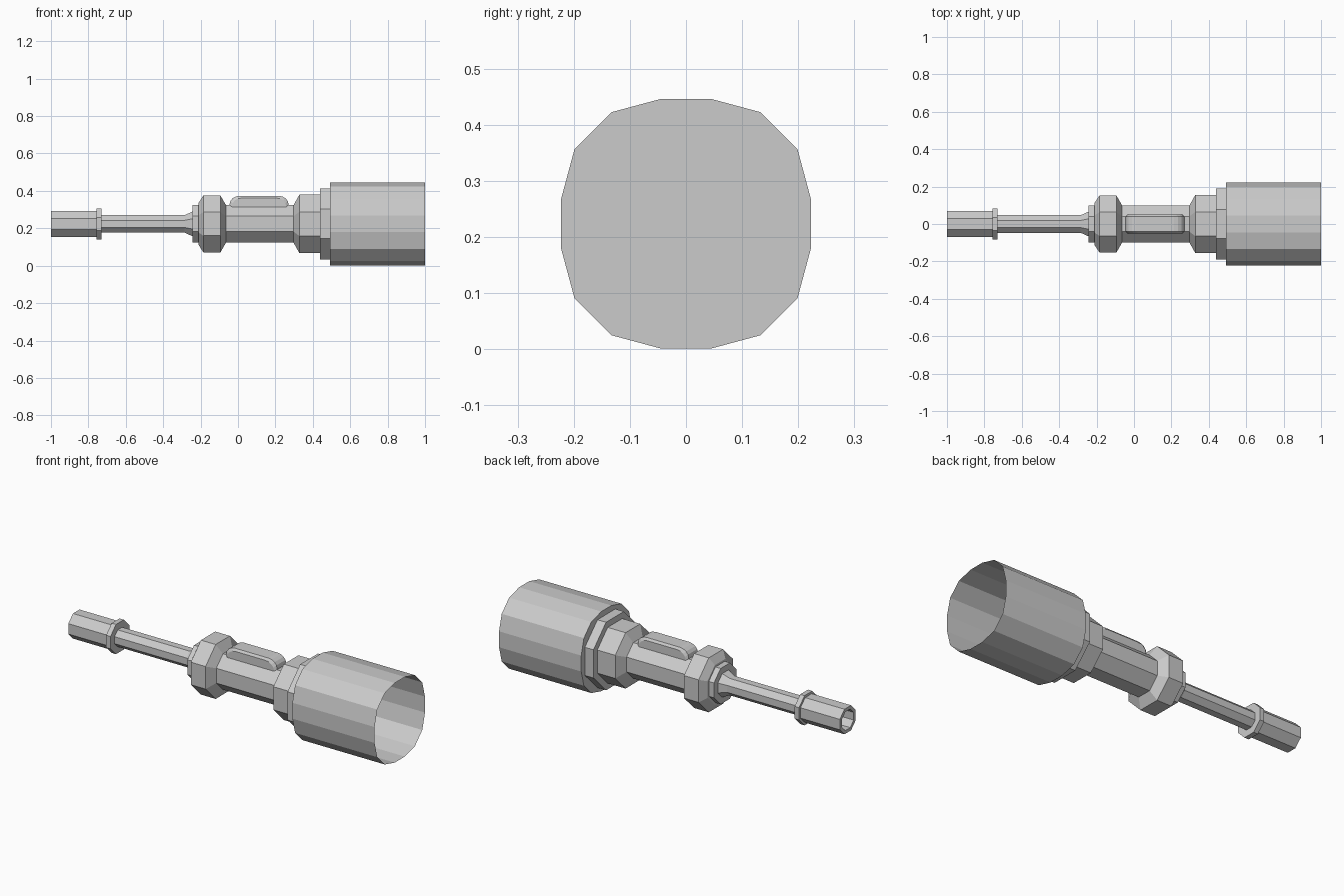
import bpy
import math

if "Cube" in bpy.data.objects:
    bpy.data.objects.remove(bpy.data.objects["Cube"])

AXIS_Z = 0.2235  # height of the common long axis


def octagon(r):
    # flat sides face up and sideways, r is the half width across flats
    c = r / math.cos(math.pi / 8)
    return [(c * math.cos(math.pi / 8 + k * math.pi / 4),
             c * math.sin(math.pi / 8 + k * math.pi / 4)) for k in range(8)]


def barrel_ring(r):
    # 16 points, slightly squared round section
    quad = [(1, .2), (.893, .598), (.598, .893), (.2, 1)]
    pts = []
    for k in range(4):
        c, s = [(1, 0), (0, 1), (-1, 0), (0, -1)][k]
        pts += [(r * (a * c - b * s), r * (a * s + b * c)) for a, b in quad]
    return pts


def make(name, verts, faces):
    me = bpy.data.meshes.new(name)
    me.from_pydata(verts, [], faces)
    me.update()
    ob = bpy.data.objects.new(name, me)
    bpy.context.collection.objects.link(ob)
    return ob


def turned(name, profile, section=octagon, cap_start=False, cap_end=False):
    # sweep a section along x through (x, radius) stations
    rings = [[(x, y, z + AXIS_Z) for y, z in section(r)] for x, r in profile]
    n = len(rings[0])
    verts = [v for ring in rings for v in ring]
    faces = []
    for i in range(len(rings) - 1):
        for k in range(n):
            j = (k + 1) % n
            faces.append((i * n + k, i * n + j, (i + 1) * n + j, (i + 1) * n + k))
    if cap_start:
        faces.append(tuple(reversed(range(n))))
    if cap_end:
        faces.append(tuple(range(len(verts) - n, len(verts))))
    return make(name, verts, faces)


# hollow tail pipe: bore, rim, outer wall
turned("tail_pipe", [(-.80, .052), (-1, .052), (-1, .07), (-.757, .07)],
       cap_start=True)
# small ring between pipe and rod
turned("tail_ring", [(-.757, .07), (-.757, .083), (-.73, .083), (-.73, .047)])
# thin rod flaring toward the nut
turned("rod", [(-.73, .047), (-.285, .047), (-.243, .066)])
# washer and chamfered nut
turned("nut", [(-.243, .066), (-.243, .1), (-.211, .1), (-.211, .112),
               (-.185, .152), (-.094, .152), (-.064, .1)])
# grip body
turned("body", [(-.064, .1), (.297, .1)])
# flange and stepped collar
turned("front_flange", [(.297, .1), (.328, .156), (.439, .156)])
turned("collar", [(.439, .156), (.439, .19), (.492, .19)])
# large open-ended barrel
turned("barrel", [(.492, .2225), (1, .2225)], section=barrel_ring, cap_start=True)

# rounded key on top of the body
x0, x1, zb, zt = -.045, .27, .305, .374


def dome(inset):
    a, b, top, rx, rz = x0 + inset, x1 - inset, zt - inset, .055, .045
    pts = [(a, zb)]
    for i in range(5):
        t = i * math.pi / 8
        pts.append((a + rx * (1 - math.cos(t)), top - rz * (1 - math.sin(t))))
    for i in range(5):
        t = math.pi / 2 - i * math.pi / 8
        pts.append((b - rx * (1 - math.cos(t)), top - rz * (1 - math.sin(t))))
    return pts + [(b, zb)]


verts, faces = [], []
for y, inset in [(-.05, .012), (-.04, 0), (.04, 0), (.05, .012)]:
    verts += [(x, y, z) for x, z in dome(inset)]
n = len(verts) // 4
for i in range(3):
    for k in range(n - 1):
        faces.append((i * n + k, (i + 1) * n + k, (i + 1) * n + k + 1, i * n + k + 1))
faces.append(tuple(reversed(range(n))))
faces.append(tuple(range(3 * n, 4 * n)))
key = make("top_key", verts, [tuple(reversed(f)) for f in faces])

# make the closed-looking key face outward
import bmesh
bm = bmesh.new()
bm.from_mesh(key.data)
bmesh.ops.recalc_face_normals(bm, faces=bm.faces)
bm.to_mesh(key.data)
bm.free()
